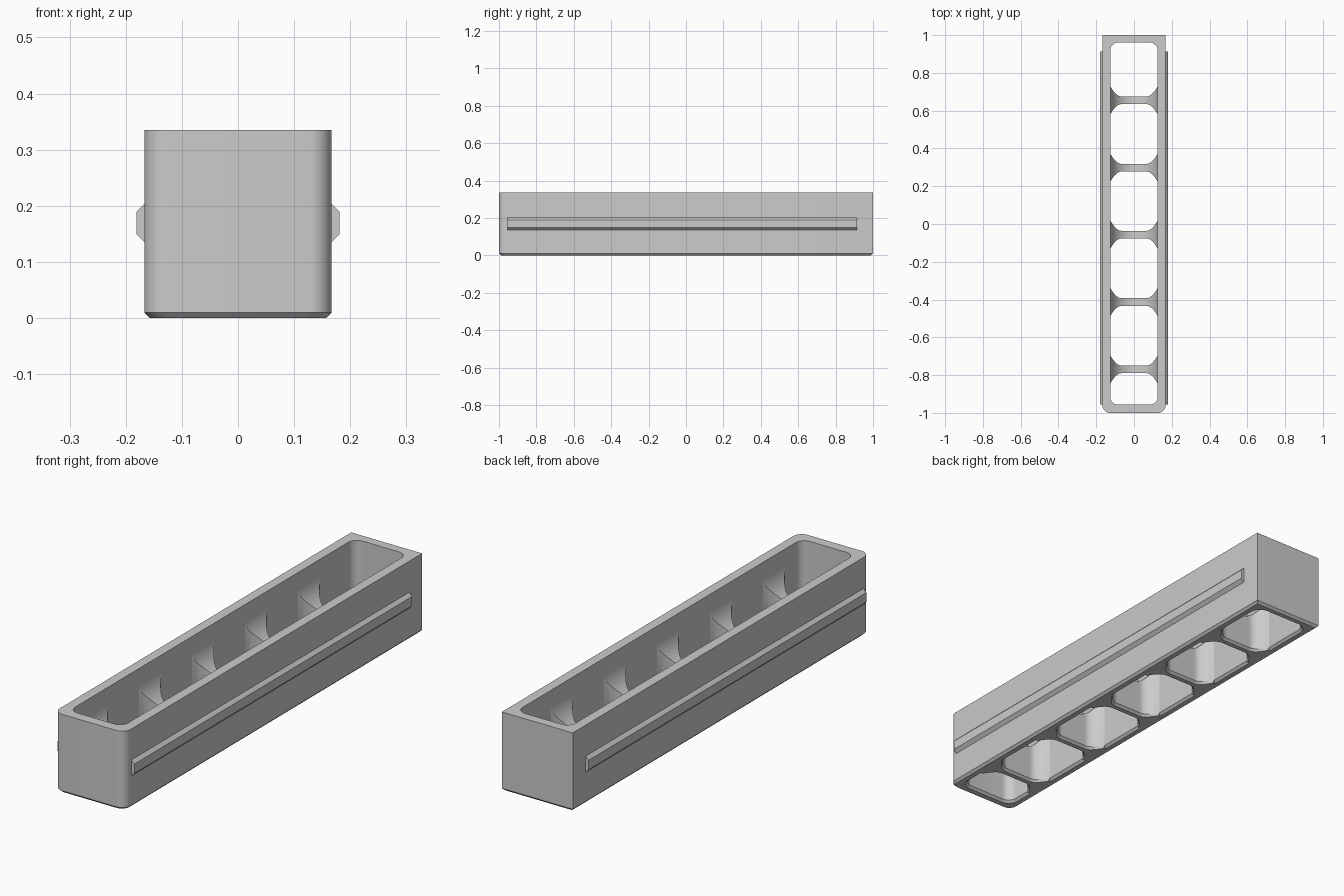
import bpy, bmesh, math

cube = bpy.data.objects.get("Cube")
if cube:
    bpy.data.objects.remove(cube, do_unlink=True)

grey = bpy.data.materials.new("light_grey")
grey.use_nodes = True
grey.diffuse_color = (0.6, 0.6, 0.6, 1)
grey.node_tree.nodes["Principled BSDF"].inputs["Base Color"].default_value = (0.6, 0.6, 0.6, 1)


def loft(name, rings, closed=False):
    """Skin equal-length point rings, capped at both ends or joined in a loop."""
    bm = bmesh.new()
    rows = [[bm.verts.new(p) for p in ring] for ring in rings]
    pairs = list(zip(rows, rows[1:]))
    if closed:
        pairs.append((rows[-1], rows[0]))
    else:
        bm.faces.new(rows[0])
        bm.faces.new(rows[-1])
    n = len(rows[0])
    for a, b in pairs:
        for i in range(n):
            j = (i + 1) % n
            bm.faces.new((a[i], a[j], b[j], b[i]))
    bmesh.ops.remove_doubles(bm, verts=bm.verts, dist=0.00001)
    bmesh.ops.recalc_face_normals(bm, faces=bm.faces)
    mesh = bpy.data.meshes.new(name)
    bm.to_mesh(mesh)
    bm.free()
    mesh.materials.append(grey)
    obj = bpy.data.objects.new(name, mesh)
    bpy.context.collection.objects.link(obj)
    bpy.ops.object.select_all(action='DESELECT')
    obj.select_set(True)
    bpy.context.view_layer.objects.active = obj
    bpy.ops.object.shade_smooth_by_angle(angle=math.radians(30))
    return obj


def outline(hx, front, back, r_front, r_back, z, steps=10):
    """Rectangle in plan with separate corner radii at the front and back."""
    pts = []
    corners = ((1, 1), (-1, 1), (-1, -1), (1, -1))
    for k, (sx, sy) in enumerate(corners):
        r = r_back if sy > 0 else r_front
        cx, cy = sx * (hx - r), (back - r if sy > 0 else front + r)
        for i in range(steps + 1):
            a = math.pi / 2 * (k + i / steps)
            pts.append((cx + r * math.cos(a), cy + r * math.sin(a), z))
    return pts


# Open tub, chamfered around the outer and inner bottom edges
C, H = 0.01, 0.335
loft("tub", [
    outline(0.167 - C, -1 + C, 1 - C, 0.035, 0, 0),
    outline(0.167, -1, 1, 0.04, 0, C),
    outline(0.167, -1, 1, 0.04, 0, H),
    outline(0.125, -0.956, 0.96, 0.04, 0.04, H),
    outline(0.125, -0.956, 0.96, 0.04, 0.04, C),
    outline(0.125 + C, -0.956 - C, 0.96 + C, 0.05, 0.05, 0),
], closed=True)


def divider_section(x, y, cradle):
    """Cross-section of a divider: flares near the walls, top follows a cradle arc."""
    inner = min(abs(x), 0.125)
    near = max(0, 1 - (0.125 - inner) / 0.06)
    h = 0.02 + 0.054 * near ** 2
    top = 0.275 - math.sqrt(cradle ** 2 - inner ** 2)
    return [(x, y - h + C, 0), (x, y + h - C, 0), (x, y + h, C),
            (x, y + h, top), (x, y - h, top), (x, y - h, C)]


# Cradle dividers between the six cells
R = 0.127
limit = math.asin(0.125 / R)
arc = [R * math.sin(limit * i / 20) for i in range(-20, 21)]
for n, y in enumerate((-0.77, -0.413, -0.056, 0.298, 0.655)):
    loft(f"divider_{n + 1}", [divider_section(x, y, R) for x in [-0.14] + arc + [0.14]])

# Bevelled guide rails along both sides
rail = ((0.16, 0.135), (0.167, 0.135), (0.181, 0.149), (0.181, 0.189),
        (0.167, 0.203), (0.16, 0.203))
for side, s in (("left", 1), ("right", -1)):
    loft(f"{side}_rail", [[(s * x, y, z) for x, z in rail] for y in (-0.955, 0.913)])
